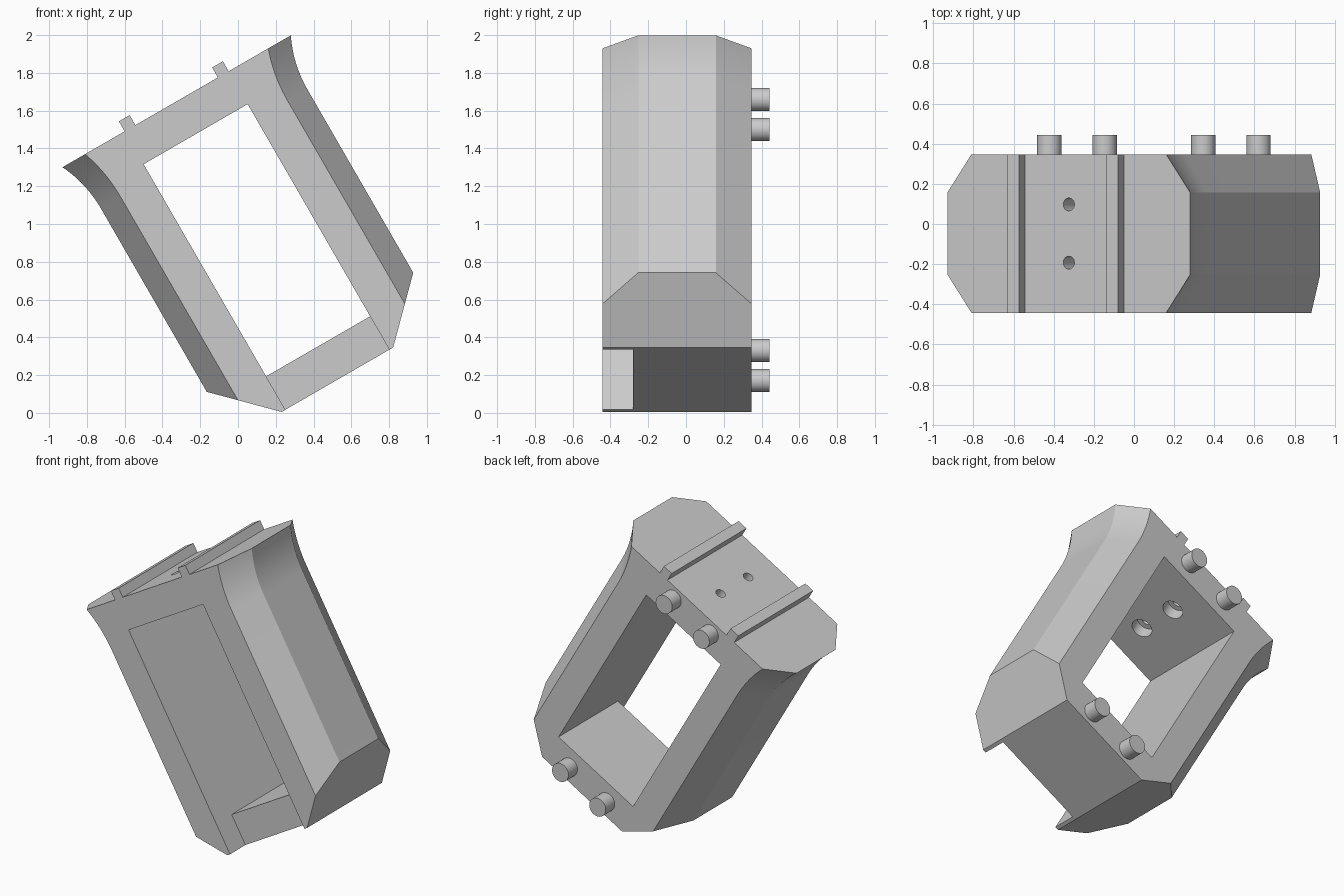
import bpy, bmesh, math
from mathutils import Matrix, Vector

cube = bpy.data.objects.get("Cube")
if cube:
    bpy.data.objects.remove(cube, do_unlink=True)

# Everything is built upright about its own centre line, then leaned 30 degrees
TILT = math.radians(30)
LEAN = (Matrix.Translation((0.4707, -0.0475, 0.2718))
        @ Matrix.Rotation(-TILT, 4, 'Y'))
TOP, BOTTOM, DEPTH = 1.591, -0.111, 0.395
INNER = 0.318

grey = bpy.data.materials.new("plain grey")
grey.use_nodes = True
grey.diffuse_color = (0.6, 0.6, 0.6, 1)
grey.node_tree.nodes["Principled BSDF"].inputs["Base Color"].default_value = (0.6, 0.6, 0.6, 1)


def finish(name, bm, helper=False):
    bmesh.ops.recalc_face_normals(bm, faces=bm.faces)
    mesh = bpy.data.meshes.new(name)
    bm.to_mesh(mesh)
    bm.free()
    mesh.transform(LEAN)
    mesh.materials.append(grey)
    obj = bpy.data.objects.new(name, mesh)
    bpy.context.collection.objects.link(obj)
    obj.hide_render = helper
    return obj


def box(name, low, high, helper=False):
    low, high = Vector(low), Vector(high)
    bm = bmesh.new()
    bmesh.ops.create_cube(bm, size=1, matrix=Matrix.LocRotScale(
        (low + high) / 2, None, high - low))
    return finish(name, bm, helper)


def cylinder(name, centre, radius, length, along_y=False, helper=False):
    turn = Matrix.Rotation(math.pi / 2, 4, 'X') if along_y else Matrix()
    bm = bmesh.new()
    bmesh.ops.create_cone(bm, cap_ends=True, segments=32, radius1=radius,
                          radius2=radius, depth=length,
                          matrix=Matrix.Translation(centre) @ turn)
    return finish(name, bm, helper)


def smooth(obj):
    bpy.ops.object.select_all(action='DESELECT')
    obj.select_set(True)
    bpy.context.view_layer.objects.active = obj
    bpy.ops.object.shade_smooth_by_angle(angle=math.radians(20))


# Frame shell: eight-sided section lofted upward, flaring along an arc at the top
FLARE_ANGLE, STEPS = math.radians(26), 12
FLARE = 0.067
radius = FLARE / (1 - math.cos(FLARE_ANGLE))
levels = [(BOTTOM, 0)]
for i in range(STEPS + 1):
    a = FLARE_ANGLE * i / STEPS
    levels.append((TOP - radius * (math.sin(FLARE_ANGLE) - math.sin(a)),
                   (1 - math.cos(a)) / (1 - math.cos(FLARE_ANGLE))))

bm = bmesh.new()
rings = []
for z, t in levels:
    wide, edge = 0.631 + FLARE * t, 0.51 + 0.05 * t
    half = [(edge, -DEPTH), (wide, -0.205), (wide, 0.205), (edge, DEPTH)]
    section = half + [(-x, -y) for x, y in half]
    rings.append([bm.verts.new((x, y, z)) for x, y in section])
for a, b in zip(rings, rings[1:]):
    for i in range(8):
        j = (i + 1) % 8
        bm.faces.new((a[i], a[j], b[j], b[i]))
bm.faces.new(rings[0])
bm.faces.new(rings[-1])

# Slanted lower corners
for side in (-1, 1):
    cut = bmesh.ops.bisect_plane(
        bm, geom=bm.verts[:] + bm.edges[:] + bm.faces[:],
        plane_co=(side * 0.341, 0, BOTTOM), plane_no=(side, 0, -1),
        clear_outer=True)
    rim = [e for e in cut["geom_cut"] if isinstance(e, bmesh.types.BMEdge)]
    bmesh.ops.edgeloop_fill(bm, edges=rim)
frame = finish("grip_frame", bm)

# Window, front notch under it, and two counterbored screw holes
cutters = [
    box("window_cutter", (-INNER, -1, 0.093), (INNER, 1, 1.39), True),
    box("notch_cutter", (-INNER, -1, -0.3), (INNER, -0.232, 0.3), True),
]
for y in (-0.145, 0.145):
    cutters.append(cylinder("screw_hole_cutter", (0, y, 1.5), 0.032, 0.5, helper=True))
    cutters.append(cylinder("counterbore_cutter", (0, y, 1.38), 0.065, 0.18, helper=True))
bpy.context.view_layer.objects.active = frame
for cutter in cutters:
    mod = frame.modifiers.new("cut", 'BOOLEAN')
    mod.operation, mod.solver, mod.object = 'DIFFERENCE', 'EXACT', cutter
    bpy.ops.object.modifier_apply(modifier=mod.name)
    bpy.data.objects.remove(cutter, do_unlink=True)
smooth(frame)

# Top rails and rear locating pegs
for side, label in ((-1, "right"), (1, "left")):
    xs = sorted((side * 0.252, side * INNER))
    box(label + "_top_rail", (xs[0], -DEPTH, TOP - 0.01), (xs[1], DEPTH, TOP + 0.061))
    for z, place in ((1.51, "upper"), (-0.024, "lower")):
        peg = cylinder(f"{label}_{place}_peg", (side * 0.159, DEPTH + 0.04, z),
                       0.061, 0.11, along_y=True)
        smooth(peg)
